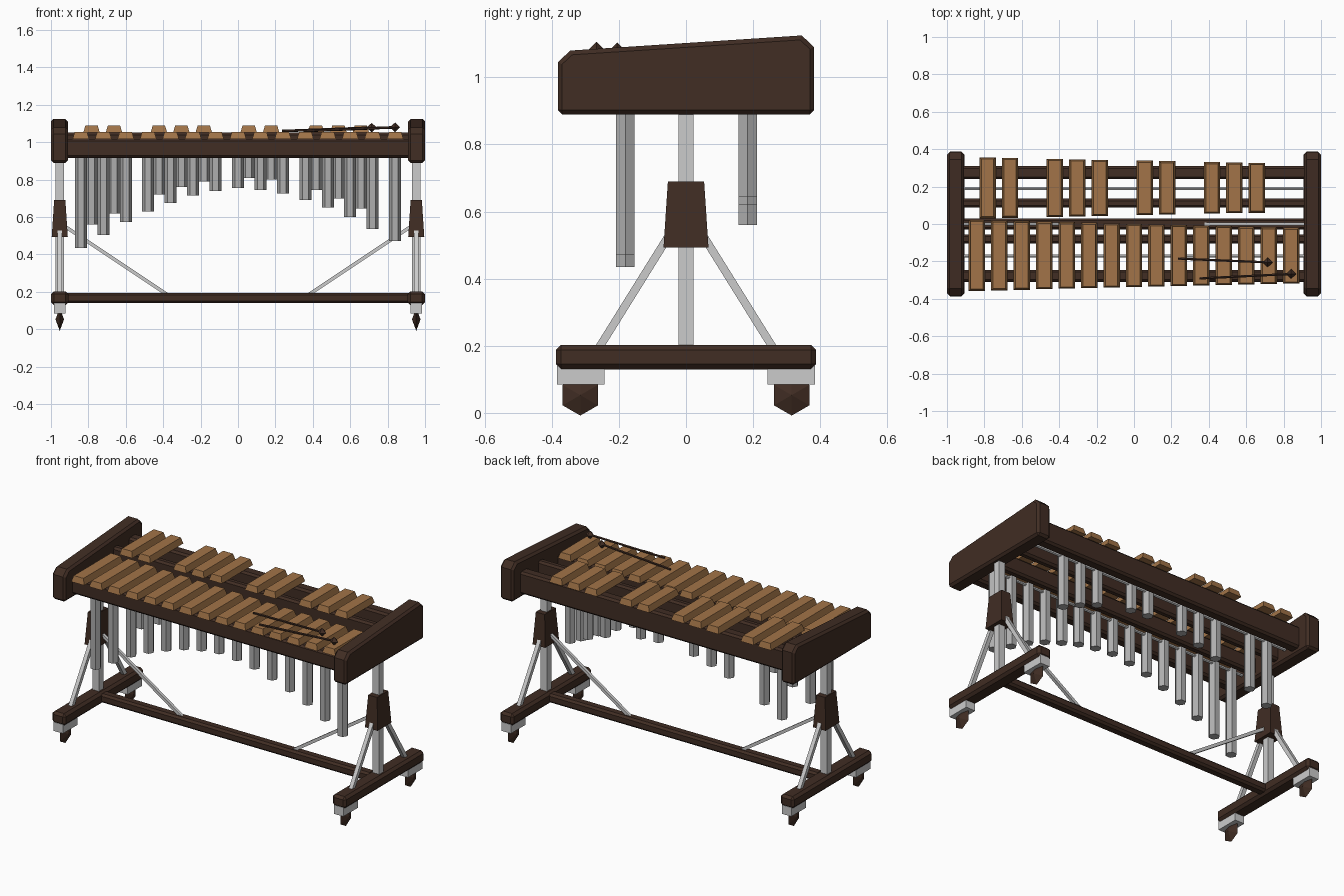
import bpy, bmesh
from math import radians, pi
from mathutils import Vector, Matrix

if "Cube" in bpy.data.objects:
    bpy.data.objects.remove(bpy.data.objects["Cube"])


def material(name, r, g, b):
    m = bpy.data.materials.new(name)
    m.use_nodes = True
    m.diffuse_color = (r, g, b, 1)
    m.node_tree.nodes["Principled BSDF"].inputs["Base Color"].default_value = (r, g, b, 1)
    return m


WOOD = material("dark wood", 0.052, 0.026, 0.017)
BAR = material("honey wood", 0.36, 0.175, 0.065)
STEEL = material("pale steel", 0.6, 0.6, 0.6)
TUBE = material("tube grey", 0.43, 0.43, 0.43)


def finish(name, bm, mat, chamfer=0):
    bmesh.ops.recalc_face_normals(bm, faces=bm.faces)
    me = bpy.data.meshes.new(name)
    bm.to_mesh(me)
    bm.free()
    me.materials.append(mat)
    ob = bpy.data.objects.new(name, me)
    bpy.context.collection.objects.link(ob)
    if chamfer:
        mod = ob.modifiers.new("chamfer", "BEVEL")
        mod.width = chamfer
        mod.segments = 1
        mod.limit_method = "ANGLE"
        mod.angle_limit = radians(60)
    return ob


def block(name, x, y, z, mat, chamfer=0, inset=(0, 0)):
    """Box from (min, max) ranges; inset narrows the top into a frustum."""
    bm = bmesh.new()
    bmesh.ops.create_cube(bm, size=1)
    for v in bm.verts:
        top = v.co.z > 0
        sx, sy = (1 if c > 0 else -1 for c in v.co.xy)
        v.co = Vector((x[sx > 0], y[sy > 0], z[top]))
        if top:
            v.co -= Vector((sx * inset[0], sy * inset[1], 0))
    return finish(name, bm, mat, chamfer)


def rod(name, a, b, radius, mat, sides=4, turn=0.0):
    a, b = Vector(a), Vector(b)
    bm = bmesh.new()
    bmesh.ops.create_cone(bm, cap_ends=True, segments=sides, radius1=radius,
                          radius2=radius, depth=(b - a).length)
    spin = Matrix.Rotation(turn, 4, "Z")
    aim = (b - a).to_track_quat("Z", "Y").to_matrix().to_4x4()
    bm.transform(Matrix.Translation((a + b) / 2) @ aim @ spin)
    return finish(name, bm, mat)


def bipyramid(name, centre, radius, half_depth, sides):
    """Double cone along x with a few sides."""
    bm = bmesh.new()
    for s in (-1, 1):
        bmesh.ops.create_cone(bm, cap_ends=False, segments=sides, radius1=radius,
                              radius2=0, depth=half_depth,
                              matrix=Matrix.Rotation(s * pi / 2, 4, "Y")
                              @ Matrix.Translation((0, 0, half_depth / 2)))
    bmesh.ops.remove_doubles(bm, verts=bm.verts, dist=0.0005)
    bm.transform(Matrix.Translation(centre) @ Matrix.Rotation(pi / 2, 4, "X"))
    return finish(name, bm, WOOD)


# Frame: long rails, resonator rods and floor beam
for name, y, top in (("front_rail", (-0.31, -0.245), 1.018),
                     ("front_inner_rail", (-0.105, -0.055), 1.018),
                     ("rear_inner_rail", (0.088, 0.135), 1.052),
                     ("rear_rail", (0.24, 0.31), 1.052)):
    block(name, (-0.92, 0.92), y, (0.917, top), WOOD, 0.012)
for name, y in (("front_tube_rod", -0.172), ("rear_tube_rod", 0.19)):
    rod(name, (-0.92, y, 0.955), (0.92, y, 0.955), 0.009, STEEL, 6)
block("floor_beam", (-0.92, 0.92), (-0.03, 0.03), (0.14, 0.195), WOOD, 0.012)

# End assemblies, mirrored left and right
PANEL = ((-0.382, 0.89), (0.382, 0.89), (0.382, 1.09), (0.345, 1.125),
         (-0.345, 1.08), (-0.382, 1.045))
for side, s in (("right", -1), ("left", 1)):
    cx = 0.953 * s

    bm = bmesh.new()
    face = bm.faces.new([bm.verts.new((s * 0.91, y, z)) for y, z in PANEL])
    ext = bmesh.ops.extrude_face_region(bm, geom=[face])
    moved = [v for v in ext["geom"] if isinstance(v, bmesh.types.BMVert)]
    bmesh.ops.translate(bm, verts=moved, vec=(s * 0.09, 0, 0))
    finish(side + "_end_panel", bm, WOOD, 0.013)

    block(side + "_post", (cx - 0.022, cx + 0.022), (-0.022, 0.022), (0.17, 0.91), STEEL)
    block(side + "_clamp", (cx - 0.043, cx + 0.043), (-0.067, 0.067), (0.493, 0.69),
          WOOD, 0, (0.013, 0.013))
    block(side + "_foot", (cx - 0.046, cx + 0.046), (-0.387, 0.387), (0.13, 0.203),
          WOOD, 0.015)
    rod(side + "_long_brace", (s * 0.37, 0, 0.18), (s * 0.94, 0, 0.56), 0.013,
        STEEL, 4, pi / 4)

    for end, t in (("front", -1), ("rear", 1)):
        tag = side + "_" + end
        rod(tag + "_foot_brace", (cx, t * 0.265, 0.185), (cx, t * 0.05, 0.53), 0.017,
            STEEL, 4, pi / 4)
        y = sorted((t * 0.243, t * 0.384))
        block(tag + "_caster_mount", (cx - 0.032, cx + 0.032), y, (0.085, 0.14), STEEL)
        bipyramid(tag + "_caster", (cx, t * 0.315, 0.053), 0.061, 0.023, 6)


def bar_and_tube(row, i, x, y, z, tube_y, bottom):
    block(f"{row}_bar_{i}", (x - 0.044, x + 0.044), y, (z, z + 0.037), BAR,
          0, (0.011, 0.009))
    rod(f"{row}_tube_{i}", (x, tube_y, bottom), (x, tube_y, 0.965), 0.032, TUBE, 6,
        pi / 2)


# Front row: evenly spaced bars that shorten to the left
front_bottoms = (0.435, 0.505, 0.575, 0.63, 0.675, 0.715, 0.74, 0.755,
                 0.745, 0.725, 0.69, 0.65, 0.6, 0.535, 0.472)
for i, low in enumerate(front_bottoms):
    f = i / 14
    bar_and_tube("front", i + 1, -0.84 + 0.12 * i,
                 (-0.357 + 0.038 * f, 0.022 - 0.042 * f), 1.018, -0.181, low)

# Rear row: the same spacing, offset by half a step, with gaps
rear_bottoms = {0: 0.56, 1: 0.62, 3: 0.72, 4: 0.76, 5: 0.79, 7: 0.81, 8: 0.8,
                10: 0.745, 11: 0.7, 12: 0.645}
for i, low in rear_bottoms.items():
    f = i / 12
    bar_and_tube("rear", i + 1, -0.783 + 0.12 * i,
                 (0.03 + 0.03 * f, 0.356 - 0.03 * f), 1.052, 0.184, low)

# Two mallets resting on the front row
for name, a, b in (("rear_mallet", (0.235, -0.185, 1.06), (0.715, -0.205, 1.078)),
                   ("front_mallet", (0.35, -0.291, 1.06), (0.84, -0.267, 1.08))):
    rod(name + "_stick", a, b, 0.007, WOOD, 6)
    bipyramid(name + "_head", b, 0.026, 0.027, 4)
